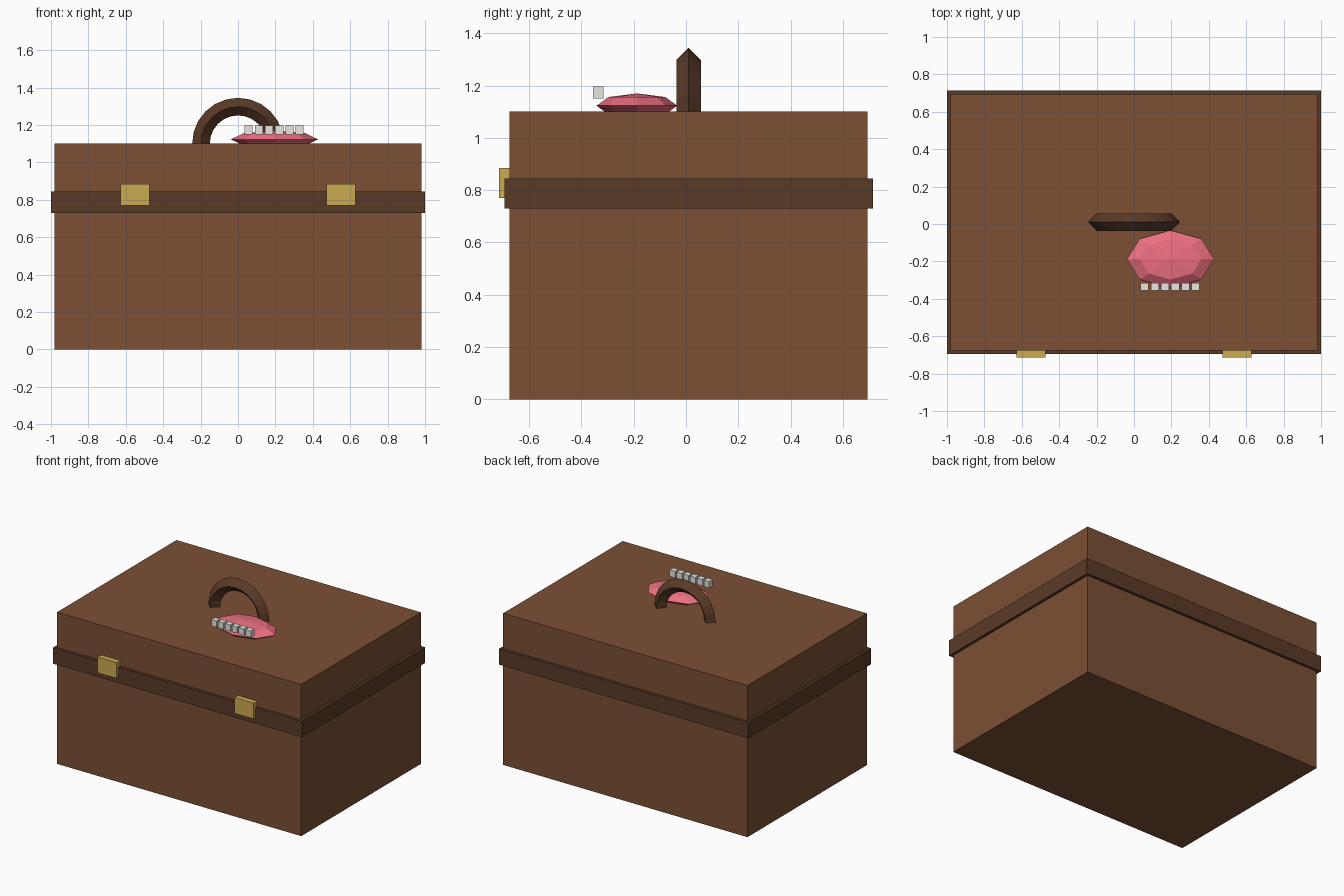
import bpy, bmesh
from math import pi, cos, sin

if "Cube" in bpy.data.objects:
    bpy.data.objects.remove(bpy.data.objects["Cube"])


def material(name, rgb):
    m = bpy.data.materials.new(name)
    m.diffuse_color = (*rgb, 1)
    m.use_nodes = True
    m.node_tree.nodes["Principled BSDF"].inputs["Base Color"].default_value = m.diffuse_color
    return m


LEATHER = material("brown_leather", (0.20, 0.08, 0.035))
DARK = material("dark_leather", (0.10, 0.042, 0.02))
BRASS = material("brass", (0.60, 0.40, 0.08))
PINK = material("tongue_pink", (0.85, 0.16, 0.22))
IVORY = material("ivory", (0.80, 0.79, 0.74))


def finish(bm, name, mat):
    bmesh.ops.recalc_face_normals(bm, faces=bm.faces)
    me = bpy.data.meshes.new(name)
    bm.to_mesh(me)
    bm.free()
    me.materials.append(mat)
    ob = bpy.data.objects.new(name, me)
    bpy.context.collection.objects.link(ob)
    return ob


def box(name, lo, hi, mat):
    bm = bmesh.new()
    bmesh.ops.create_cube(bm, size=1)
    for v in bm.verts:
        v.co = [(a + b) / 2 + c * (b - a) for a, b, c in zip(lo, hi, v.co)]
    return finish(bm, name, mat)


# Chest, lid and the wider band around the seam
box("chest_body", (-0.98, -0.675, 0), (0.98, 0.695, 0.78), LEATHER)
box("lid", (-0.98, -0.675, 0.78), (0.98, 0.695, 1.10), LEATHER)
box("band", (-1, -0.695, 0.73), (1, 0.715, 0.845), DARK)

# Two front latches
for side, x in (("left", -0.55), ("right", 0.55)):
    box(f"latch_{side}", (x - 0.077, -0.715, 0.77), (x + 0.077, -0.673, 0.885), BRASS)

# Handle: half ring with a diamond cross-section
bm = bmesh.new()
STEPS, R, r = 12, 0.198, 0.047
rings = []
for i in range(STEPS + 1):
    a = pi * i / STEPS
    rings.append([bm.verts.new(((R + dr) * cos(a), 0.01 + dy, 1.10 + (R + dr) * sin(a)))
                  for dr, dy in ((r, 0), (0, r), (-r, 0), (0, -r))])
for p, q in zip(rings, rings[1:]):
    for k in range(4):
        bm.faces.new((p[k], p[k - 1], q[k - 1], q[k]))
bm.faces.new(rings[0])
bm.faces.new(rings[-1])
finish(bm, "handle", DARK)

# Tongue: flattened low-poly sphere resting in the lid top
bm = bmesh.new()
bmesh.ops.create_uvsphere(bm, u_segments=8, v_segments=4, radius=1)
tongue = finish(bm, "tongue", PINK)
tongue.scale = (0.233, 0.154, 0.047)
tongue.location = (0.195, -0.188, 1.123)

# Row of six teeth in front of the tongue
for i in range(6):
    x = 0.035 + i * 0.0547
    box(f"tooth_{i + 1}", (x, -0.355, 1.15), (x + 0.043, -0.315, 1.197), IVORY)
